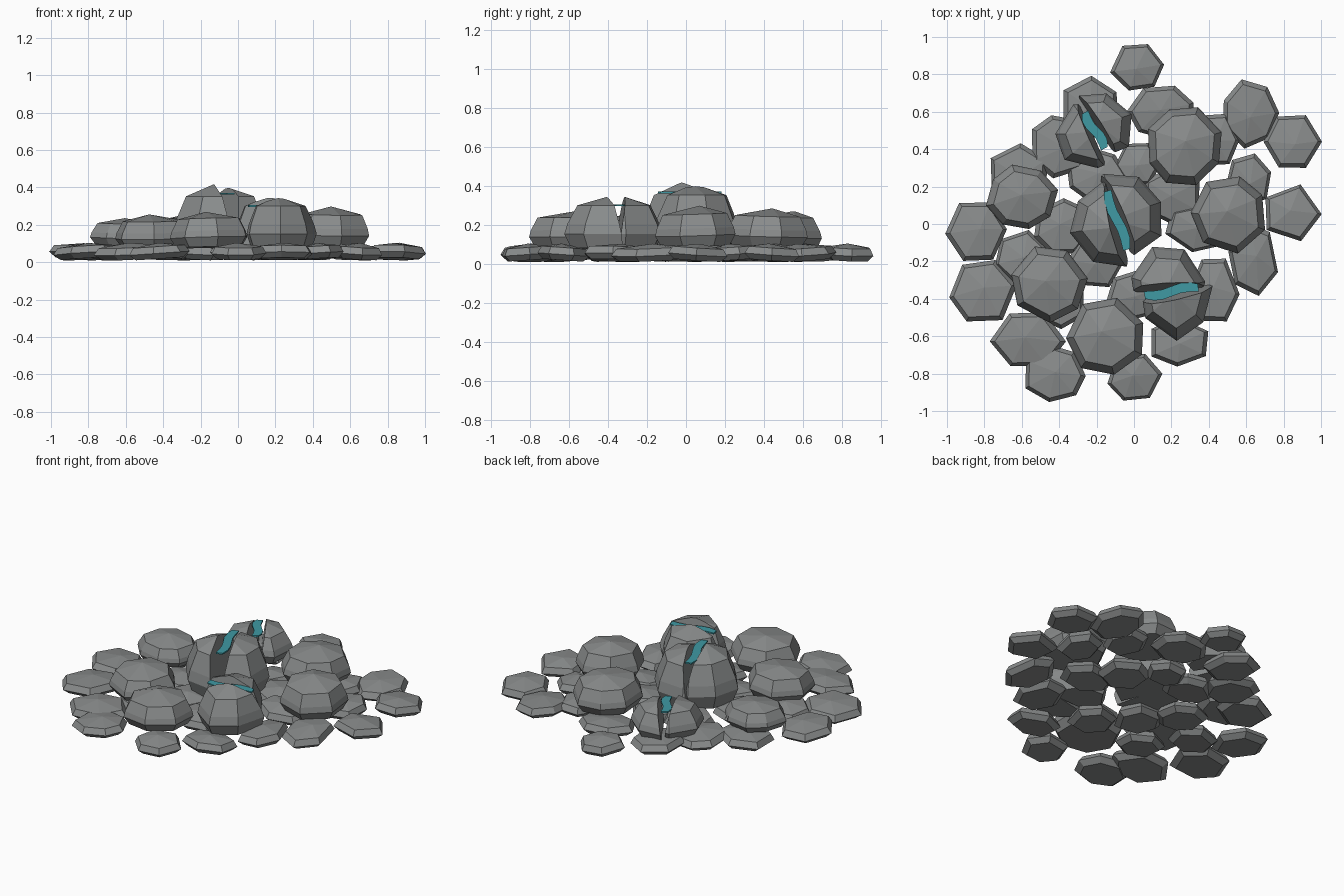
import bpy, bmesh, math, random
from mathutils import Vector, Matrix

if "Cube" in bpy.data.objects:
    bpy.data.objects.remove(bpy.data.objects["Cube"])

random.seed(4)


def material(name, rgb):
    m = bpy.data.materials.new(name)
    m.diffuse_color = (*rgb, 1)
    m.use_nodes = True
    m.node_tree.nodes["Principled BSDF"].inputs["Base Color"].default_value = m.diffuse_color
    return m


STONE = material("stone grey", (0.25, 0.26, 0.26))
TEAL = material("crystal teal", (0.05, 0.32, 0.37))


def finish(bm, name, mat):
    bmesh.ops.recalc_face_normals(bm, faces=bm.faces)
    me = bpy.data.meshes.new(name)
    bm.to_mesh(me)
    bm.free()
    me.materials.append(mat)
    ob = bpy.data.objects.new(name, me)
    bpy.context.collection.objects.link(ob)
    return ob


def rock_mesh(x, y, rx, ry, sides, rot, rings, apex, tilt=0.0):
    """Faceted boulder: stacked polygon rings (scale, z), flat base, pointed crown."""
    bm = bmesh.new()
    k = 1 / math.cos(math.pi / sides) ** 0.5
    spokes = []
    for i in range(sides):
        a = math.radians(rot + random.uniform(-5, 5)) + i * math.tau / sides
        r = k * random.uniform(0.94, 1.02)
        spokes.append((rx * r * math.cos(a), ry * r * math.sin(a)))
    loops = [[bm.verts.new((sx * s, sy * s, z)) for sx, sy in spokes] for s, z in rings]
    for lo, hi in zip(loops, loops[1:]):
        for i in range(sides):
            j = (i + 1) % sides
            bm.faces.new((lo[i], lo[j], hi[j], hi[i]))
    bm.faces.new(loops[0][::-1])
    top = bm.verts.new((rx * random.uniform(-.12, .12), ry * random.uniform(-.12, .12), apex))
    for i in range(sides):
        bm.faces.new((loops[-1][i], loops[-1][(i + 1) % sides], top))
    # slight lean about the middle of the stone
    mid = (rings[0][1] + apex) / 2
    lean = Matrix.Rotation(tilt, 4, Vector((random.uniform(-1, 1), random.uniform(-1, 1), 0)).normalized())
    move = Matrix.Translation((x, y, mid)) @ lean @ Matrix.Translation((0, 0, -mid))
    bmesh.ops.transform(bm, matrix=move, verts=bm.verts)
    return bm


# Flat stones on the ground: x, y, half width, half depth, sides, first corner angle
outer_ring = [
    (.02, .84, .14, .13, 6, 8), (.62, .59, .15, .18, 7, 103), (.85, .44, .15, .15, 6, 0),
    (.84, .06, .15, .15, 5, 0), (.64, -.19, .13, .19, 6, 45), (.43, -.36, .13, .18, 6, 0),
    (.24, -.63, .17, .13, 6, 30), (0, -.82, .14, .13, 6, 10), (-.43, -.80, .17, .15, 7, 0),
    (-.57, -.62, .19, .15, 6, 0), (-.81, -.36, .17, .18, 6, 5), (-.84, -.04, .16, .17, 6, 0),
    (-.62, .27, .16, .16, 6, 90), (-.39, .42, .17, .17, 7, 0), (-.23, .62, .16, .16, 6, 90)]
inner_stones = [
    (.15, .60, .18, .14, 7, 20), (.44, .45, .12, .15, 6, 0), (.61, .23, .12, .14, 6, 75),
    (.20, .15, .16, .14, 6, 30), (.35, -.02, .18, .13, 6, 15), (-.20, .26, .16, .14, 7, 0),
    (-.38, -.02, .16, .15, 7, 40), (-.60, -.18, .14, .14, 6, 15), (-.20, -.20, .15, .14, 6, 0),
    (-.40, -.42, .14, .13, 6, 30), (0, -.38, .15, .13, 6, 15), (.02, .32, .12, .12, 6, 0)]
for group, name in ((outer_ring, "outer_flat_stone"), (inner_stones, "inner_flat_stone")):
    for x, y, rx, ry, n, rot in group:
        rings = [(.78, .018), (1, .047), (.86, .083)]
        finish(rock_mesh(x, y, rx, ry, n, rot, rings, .103, math.radians(4)), name, STONE)

# Whole boulders: x, y, half width, half depth, sides, first corner, base z, top z
boulders = [
    (-.60, .14, .19, .175, 8, 10, .09, .235), (-.45, -.32, .20, .20, 7, 10, .08, .255),
    (-.15, -.60, .21, .20, 7, 180, .08, .27), (.265, .42, .205, .21, 8, 22, .09, .285),
    (.51, .05, .205, .20, 7, 78, .09, .297)]
for x, y, rx, ry, n, rot, z0, z1 in boulders:
    h = z1 - z0
    rings = [(.84, z0), (1, z0 + .27 * h), (.96, z0 + .45 * h), (.80, z0 + .80 * h)]
    finish(rock_mesh(x, y, rx, ry, n, rot, rings, z1, math.radians(2)), "boulder", STONE)


def split_boulder(x, y, rx, ry, sides, rot, z0, z1, crack_deg, vein_len, vein_z):
    """Boulder cut by a V-shaped crack, with a wavy crystal vein in the gap."""
    h = z1 - z0
    a = math.radians(crack_deg)
    along, across = Vector((math.cos(a), math.sin(a), 0)), Vector((-math.sin(a), math.cos(a), 0))
    rings = [(.86, z0), (1, z0 + .26 * h), (.94, z0 + .45 * h), (.74, z0 + .80 * h)]
    whole = rock_mesh(x, y, rx, ry, sides, rot, rings, z1)
    for side in (-1, 1):
        half = whole.copy()
        # each half is cut by its own slightly turned, leaning plane
        normal = (across * side + along * .08 - Vector((0, 0, .16))).normalized()
        point = Vector((x, y, z1)) + across * side * .04
        bmesh.ops.bisect_plane(half, geom=half.verts[:] + half.edges[:] + half.faces[:],
                               plane_co=point, plane_no=normal, clear_inner=True)
        bmesh.ops.holes_fill(half, edges=[e for e in half.edges if e.is_boundary])
        # the halves part and slip along the crack in opposite directions
        bmesh.ops.translate(half, vec=side * (across * .01 - along * .02), verts=half.verts)
        finish(half, "split_boulder_half", STONE)
    whole.free()

    bm = bmesh.new()
    steps, prev = 6, None
    for i in range(steps + 1):
        t = i / steps - .5
        wave = .012 * math.sin(t * math.tau)
        w = .026 if 0 < i < steps else .020
        c = Vector((x, y, vein_z)) + along * t * vein_len + across * wave
        pair = [bm.verts.new(c - across * w), bm.verts.new(c + across * w)]
        if prev:
            bm.faces.new((prev[0], pair[0], pair[1], prev[1]))
        prev = pair
    ext = bmesh.ops.extrude_face_region(bm, geom=bm.faces[:])
    bmesh.ops.translate(bm, vec=(0, 0, -.009),
                        verts=[v for v in ext["geom"] if isinstance(v, bmesh.types.BMVert)])
    finish(bm, "crystal_vein", TEAL)


split_boulder(-.09, .02, .25, .225, 8, 15, .08, .42, 108, .33, .37)
split_boulder(-.21, .50, .21, .18, 7, 20, .08, .275, 118, .22, .245)
split_boulder(.20, -.36, .195, .245, 7, 12, .08, .355, 8, .29, .305)
